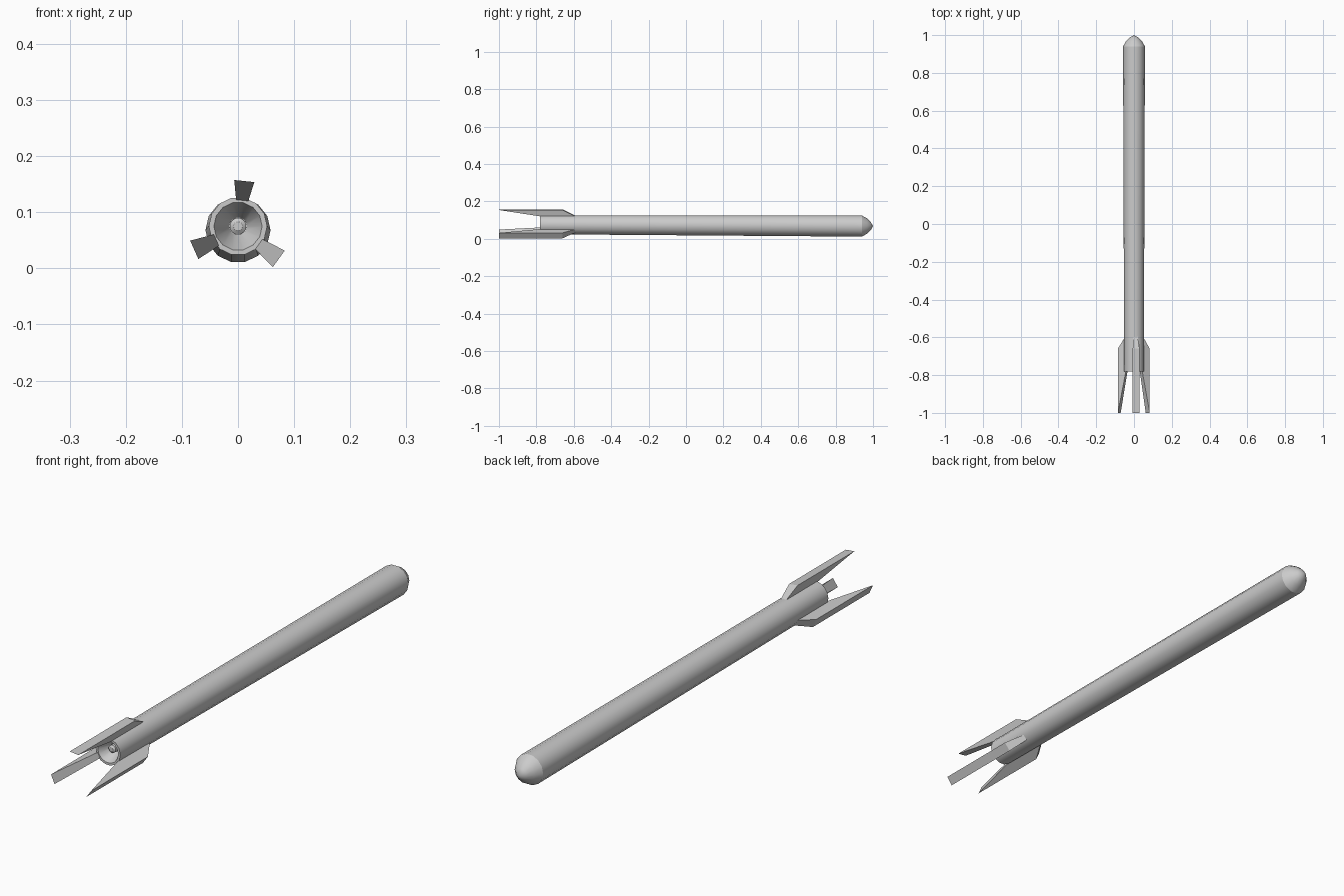
import bpy, bmesh, math
from mathutils import Vector

if "Cube" in bpy.data.objects:
    bpy.data.objects.remove(bpy.data.objects["Cube"])

SIDES = 14


def finish(name, bm, smooth):
    bmesh.ops.recalc_face_normals(bm, faces=bm.faces)
    me = bpy.data.meshes.new(name)
    bm.to_mesh(me)
    bm.free()
    ob = bpy.data.objects.new(name, me)
    bpy.context.collection.objects.link(ob)
    if smooth:
        bpy.ops.object.select_all(action='DESELECT')
        ob.select_set(True)
        bpy.context.view_layer.objects.active = ob
        bpy.ops.object.shade_smooth_by_angle(angle=math.radians(30))
    return ob


def loft(name, stations, sides=SIDES):
    """Skin rings along y; each station is (y, radius, centre z)."""
    bm = bmesh.new()
    rings = []
    for y, r, z in stations:
        n = 1 if r == 0 else sides
        ring = []
        for i in range(n):
            a = 2 * math.pi * (i + 0.5) / sides + math.pi / 2
            ring.append(bm.verts.new((r * math.cos(a), y, z + r * math.sin(a))))
        rings.append(ring)
    for a, b in zip(rings, rings[1:]):
        for i in range(sides):
            j = (i + 1) % sides
            if len(a) == 1:
                bm.faces.new((a[0], b[i], b[j]))
            elif len(b) == 1:
                bm.faces.new((a[i], a[j], b[0]))
            else:
                bm.faces.new((a[i], a[j], b[j], b[i]))
    return finish(name, bm, True)


# Body: hollow exhaust cone, rim, slightly flaring tube
loft("body_tube", [(-0.71, 0, 0.075), (-0.72, 0.016, 0.075), (-0.78, 0.043, 0.075),
                   (-0.78, 0.052, 0.075), (0.94, 0.058, 0.068)])

# Domed nose
loft("nose_cap", [(0.94, 0.058, 0.068), (0.968, 0.042, 0.068),
                  (0.988, 0.022, 0.068), (1.0, 0, 0.068)])

# Small stub inside the exhaust
loft("exhaust_stub", [(-0.71, 0.015, 0.075), (-0.755, 0.015, 0.075),
                      (-0.76, 0.008, 0.075), (-0.76, 0, 0.075)], 12)

# Three swept tail fins, wider at the outer edge
for k, deg in enumerate((84, 204, 324)):
    a = math.radians(deg)
    out = Vector((math.cos(a), 0, math.sin(a)))
    side = Vector((-math.sin(a), 0, math.cos(a)))
    base = 0.047 + 0.006 * math.sin(a)
    profile = [(-1.0, 0.0875, 0.018), (-0.66, 0.0875, 0.018),
               (-0.59, base, 0.011), (-0.78, base, 0.011)]
    bm = bmesh.new()
    faces = []
    for s in (-1, 1):
        faces.append([bm.verts.new(Vector((0.002, y, 0.0685)) + out * r + side * (s * w))
                      for y, r, w in profile])
    left, right = faces
    bm.faces.new(left)
    bm.faces.new(right[::-1])
    for i in range(4):
        j = (i + 1) % 4
        bm.faces.new((left[i], left[j], right[j], right[i]))
    finish(f"tail_fin_{k + 1}", bm, False)
